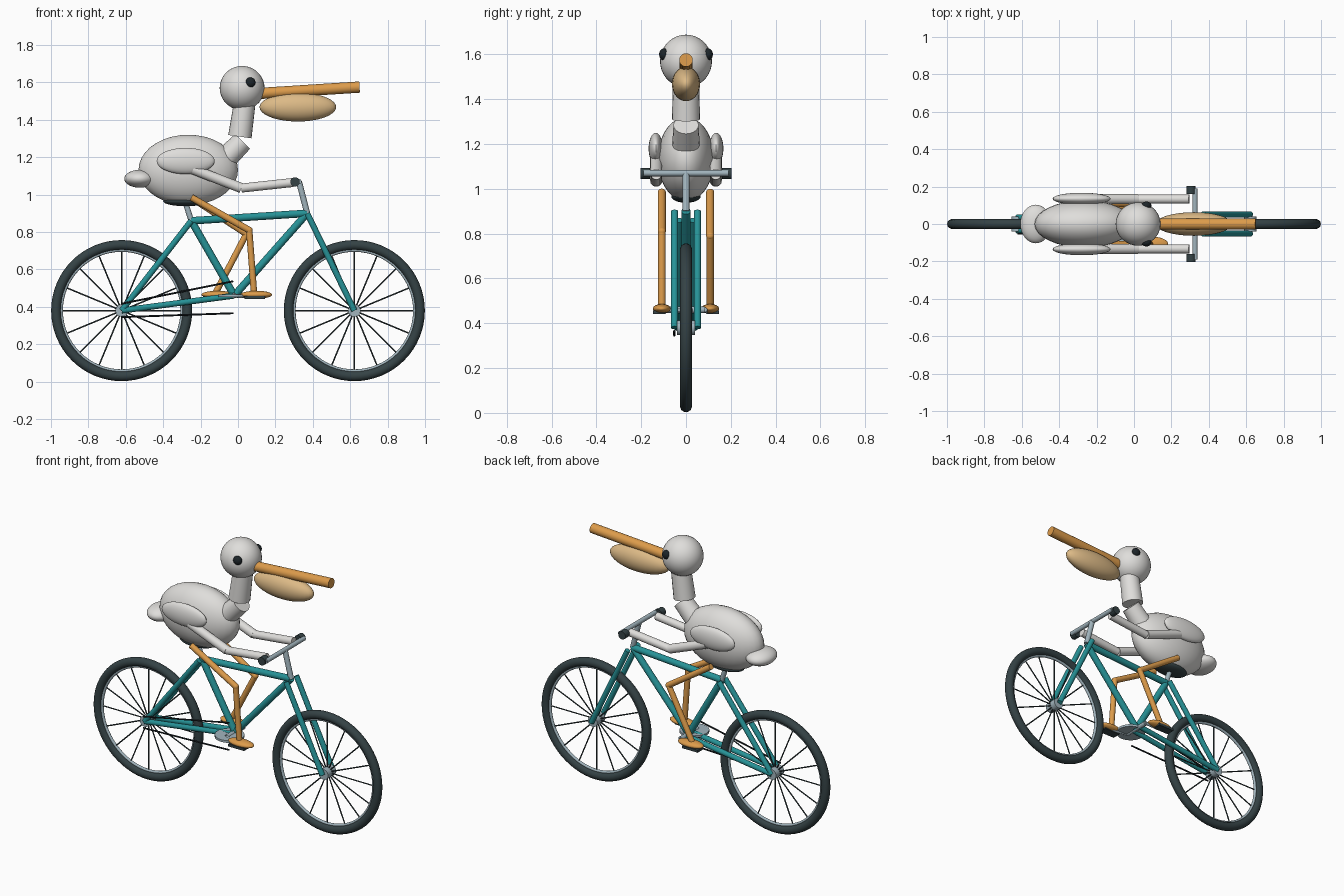
import bpy
import math
from mathutils import Vector

if "Cube" in bpy.data.objects:
    bpy.data.objects.remove(bpy.data.objects["Cube"])


def material(name, rgb):
    m = bpy.data.materials.new(name)
    m.diffuse_color = (*rgb, 1)
    m.use_nodes = True
    m.node_tree.nodes["Principled BSDF"].inputs["Base Color"].default_value = m.diffuse_color
    return m


WHITE = material("feather_white", (0.74, 0.73, 0.71))
TEAL = material("frame_teal", (0.02, 0.29, 0.31))
ORANGE = material("beak_orange", (0.72, 0.33, 0.07))
TAN = material("pouch_tan", (0.72, 0.49, 0.24))
DARK = material("rubber_dark", (0.035, 0.055, 0.06))
SILVER = material("metal_silver", (0.36, 0.46, 0.51))
BLACK = material("eye_black", (0.012, 0.018, 0.022))


def finish(name, mat):
    ob = bpy.context.object
    ob.name = name
    ob.data.materials.append(mat)
    bpy.ops.object.shade_smooth_by_angle(angle=math.radians(40))
    return ob


def tube(name, a, b, r, mat, r2=None, sides=20):
    """Tube, or cone if r2 is given, from point a to point b."""
    a, b = Vector(a), Vector(b)
    d = b - a
    bpy.ops.mesh.primitive_cone_add(
        vertices=sides, radius1=r, radius2=r if r2 is None else r2,
        depth=d.length, location=(a + b) / 2,
        rotation=d.to_track_quat('Z', 'Y').to_euler())
    return finish(name, mat)


def ball(name, centre, half, mat):
    """Ellipsoid with the given half sizes."""
    bpy.ops.mesh.primitive_uv_sphere_add(segments=32, ring_count=18, radius=1, location=centre)
    bpy.context.object.scale = half
    bpy.ops.object.transform_apply(location=False, rotation=False, scale=True)
    return finish(name, mat)


def box(name, centre, size, mat):
    bpy.ops.mesh.primitive_cube_add(size=1, location=centre)
    bpy.context.object.scale = size
    return finish(name, mat)


def ring(name, centre, major, minor, mat):
    bpy.ops.mesh.primitive_torus_add(
        major_radius=major, minor_radius=minor, major_segments=64, minor_segments=14,
        location=centre, rotation=(math.pi / 2, 0, 0))
    return finish(name, mat)


# Wheels: tyre, rim, hub and spokes
WZ = 0.38
for side, x in (("rear", -0.622), ("front", 0.622)):
    ring(side + "_tyre", (x, 0, WZ), 0.3505, 0.0265, DARK)
    ring(side + "_rim", (x, 0, WZ), 0.323, 0.009, SILVER)
    tube(side + "_hub", (x, -0.04, WZ), (x, 0.04, WZ), 0.033, SILVER)
    for i in range(16):
        t = i * math.tau / 16
        tube(f"{side}_spoke_{i}", (x, 0, WZ),
             (x + 0.325 * math.cos(t), 0, WZ + 0.325 * math.sin(t)), 0.004, DARK, sides=6)

# Frame
crank_point, seat_point, head_point = (-0.02, 0, 0.46), (-0.25, 0, 0.86), (0.37, 0, 0.9)
tube("seat_tube", crank_point, seat_point, 0.02, TEAL)
tube("top_tube", seat_point, head_point, 0.02, TEAL)
tube("down_tube", crank_point, head_point, 0.02, TEAL)
for side, s in (("near", -1), ("far", 1)):
    tube(side + "_fork", (0.37, s * 0.051, 0.9), (0.622, s * 0.051, WZ), 0.016, TEAL)
    tube(side + "_seat_stay", (-0.622, s * 0.035, WZ), (-0.25, s * 0.03, 0.86), 0.016, TEAL)
    tube(side + "_chain_stay", (-0.622, s * 0.035, WZ), (-0.02, s * 0.03, 0.46), 0.016, TEAL)

# Seat, stem and handlebar
tube("seat_post", seat_point, (-0.285, 0, 0.97), 0.015, SILVER)
ball("saddle", (-0.28, 0, 0.965), (0.12, 0.065, 0.027), DARK)
tube("stem", head_point, (0.326, 0, 1.07), 0.016, SILVER)
tube("handlebar", (0.326, -0.19, 1.07), (0.326, 0.19, 1.07), 0.014, SILVER)

# Drive train
tube("chainring", (-0.02, -0.055, 0.452), (-0.02, -0.055, 0.466), 0.085, SILVER, sides=32)
tube("upper_chain", (-0.622, -0.052, 0.417), (-0.025, -0.052, 0.537), 0.005, BLACK, sides=8)
tube("lower_chain", (-0.622, -0.052, 0.345), (-0.025, -0.052, 0.366), 0.005, BLACK, sides=8)
tube("crank_axle", (-0.02, -0.085, 0.46), (-0.02, 0.085, 0.46), 0.014, SILVER)

# Bird body, head and beak
ball("body", (-0.266, 0, 1.132), (0.266, 0.126, 0.188), WHITE)
ball("tail", (-0.525, 0, 1.085), (0.083, 0.103, 0.048), WHITE)
tube("lower_neck", (-0.1, 0, 1.16), (0.025, 0, 1.285), 0.064, WHITE, 0.056)
tube("upper_neck", (0.01, 0, 1.31), (0.04, 0, 1.52), 0.063, WHITE, 0.057)
ball("head", (0.022, 0, 1.57), (0.12, 0.116, 0.118), WHITE)
tube("upper_beak", (0.1, 0, 1.54), (0.65, 0, 1.575), 0.03, ORANGE)
ball("beak_pouch", (0.32, 0, 1.468), (0.205, 0.063, 0.077), TAN)

# Paired parts: eyes, wings, arms, grips, legs, feet, pedals
for side, s, knee, foot_x in (("near", -1, (0.06, 0.81), 0.098), ("far", 1, (0.045, 0.79), -0.11)):
    ball(side + "_eye", (0.066, s * 0.098, 1.6), (0.027, 0.022, 0.027), BLACK)
    ball(side + "_wing", (-0.28, s * 0.135, 1.18), (0.155, 0.032, 0.07), WHITE)
    y = s * 0.133
    elbow = (0.018, y, 1.035)
    tube(side + "_upper_arm", (-0.24, y, 1.135), elbow, 0.027, WHITE)
    tube(side + "_forearm", elbow, (0.295, y, 1.065), 0.024, WHITE)
    tube(side + "_grip", (0.305, s * 0.16, 1.068), (0.305, s * 0.202, 1.068), 0.025, DARK)
    y = s * 0.108
    k = (knee[0], y, knee[1])
    tube(side + "_thigh", (-0.25, y, 0.985), k, 0.018, ORANGE)
    tube(side + "_shin", k, (foot_x - 0.012, y, 0.47), 0.017, ORANGE)
    ball(side + "_knee", k, (0.018, 0.018, 0.018), ORANGE)
    ball(side + "_foot", (foot_x, y, 0.465), (0.085, 0.04, 0.021), ORANGE)
    px = 0.09 if s < 0 else -0.13
    box(side + "_pedal", (px, s * 0.12, 0.449), (0.11, 0.055, 0.016), DARK)
    tube(side + "_crank", (-0.02, s * 0.085, 0.46), (px, s * 0.095, 0.452), 0.01, SILVER)
